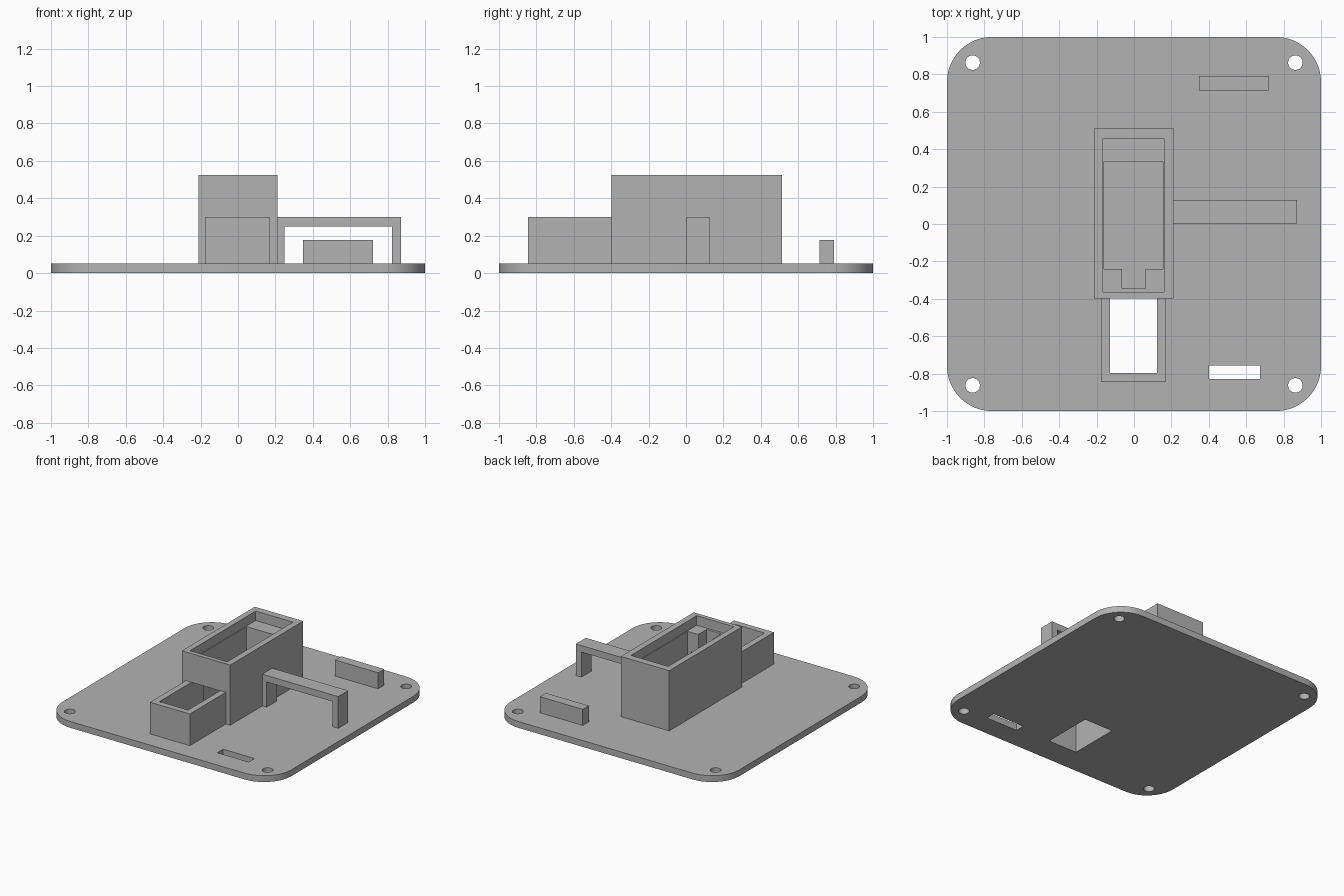
import bpy
import bmesh
import math

if "Cube" in bpy.data.objects:
    bpy.data.objects.remove(bpy.data.objects["Cube"], do_unlink=True)

GREY = (0.45, 0.45, 0.45, 1)
grey = bpy.data.materials.new("plain grey")
grey.use_nodes = True
grey.diffuse_color = GREY
grey.node_tree.nodes["Principled BSDF"].inputs["Base Color"].default_value = GREY


def finish(name, bm):
    mesh = bpy.data.meshes.new(name)
    bmesh.ops.recalc_face_normals(bm, faces=bm.faces)
    bm.to_mesh(mesh)
    bm.free()
    mesh.materials.append(grey)
    obj = bpy.data.objects.new(name, mesh)
    bpy.context.collection.objects.link(obj)
    return obj


def box(name, x, y, z):
    """Block given by its (low, high) range on each axis."""
    bm = bmesh.new()
    bmesh.ops.create_cube(bm, size=1)
    for v in bm.verts:
        v.co = [r[0] if c < 0 else r[1] for c, r in zip(v.co, (x, y, z))]
    return finish(name, bm)


def prism(name, points, z):
    """Outline in x, y extruded over a height range."""
    bm = bmesh.new()
    face = bm.faces.new([bm.verts.new((px, py, z[0])) for px, py in points])
    new = bmesh.ops.extrude_face_region(bm, geom=[face])["geom"]
    for v in new:
        if isinstance(v, bmesh.types.BMVert):
            v.co.z = z[1]
    return finish(name, bm)


def arc(cx, cy, r, start, sweep, steps):
    return [(cx + r * math.cos(start + sweep * i / steps),
             cy + r * math.sin(start + sweep * i / steps)) for i in range(steps + 1)]


def cut(obj, cutters):
    """Subtract each cutter, bake the result, and drop the cutters."""
    for c in cutters:
        c.hide_render = True
        mod = obj.modifiers.new("cut", 'BOOLEAN')
        mod.operation, mod.solver, mod.object = 'DIFFERENCE', 'EXACT', c
    deps = bpy.context.evaluated_depsgraph_get()
    baked = bpy.data.meshes.new_from_object(obj.evaluated_get(deps))
    obj.modifiers.clear()
    obj.data = baked
    for c in cutters:
        bpy.data.objects.remove(c, do_unlink=True)


def smooth(obj):
    bpy.ops.object.select_all(action='DESELECT')
    obj.select_set(True)
    bpy.context.view_layer.objects.active = obj
    bpy.ops.object.shade_smooth_by_angle(angle=math.radians(30))


TOP = 0.05
THROUGH = (-0.1, 0.2)

# Rounded base plate with corner holes, slot and chute opening
R = 0.24
outline = []
for i, (sx, sy) in enumerate([(1, 1), (-1, 1), (-1, -1), (1, -1)]):
    outline += arc(sx * (1 - R), sy * (1 - R), R, i * math.pi / 2, math.pi / 2, 12)
plate = prism("base_plate", outline, (0, TOP))
holes = [prism("hole", arc(sx * 0.863, sy * 0.863, 0.039, 0, math.tau, 32)[:-1], THROUGH)
         for sx in (-1, 1) for sy in (-1, 1)]
holes.append(box("slot", (0.4, 0.675), (-0.83, -0.757), THROUGH))
holes.append(box("opening", (-0.127, 0.123), (-0.797, -0.397), THROUGH))
cut(plate, holes)
smooth(plate)

# Tall housing: wide recess on top, deep well, notch and front passage
housing = box("housing", (-0.212, 0.21), (-0.397, 0.512), (TOP, 0.525))
cut(housing, [
    box("recess", (-0.165, 0.161), (-0.363, 0.456), (0.45, 0.7)),
    box("well", (-0.16, 0.156), (-0.24, 0.335), (TOP - 0.02, 0.6)),
    box("notch", (-0.065, 0.061), (-0.344, -0.2), (TOP - 0.02, 0.6)),
    box("passage", (-0.127, 0.123), (-0.5, -0.2), (TOP - 0.02, 0.298)),
])

# Chute in front of the housing: three walls, open above and below
CHUTE_Z = (TOP, 0.3)
box("chute_right_wall", (-0.176, -0.127), (-0.845, -0.397), CHUTE_Z)
box("chute_left_wall", (0.123, 0.172), (-0.845, -0.397), CHUTE_Z)
box("chute_front_wall", (-0.127, 0.123), (-0.845, -0.797), CHUTE_Z)

# Bridge beside the housing
BRIDGE_Y = (0.004, 0.128)
box("bridge_beam", (0.21, 0.872), BRIDGE_Y, (0.248, 0.3))
box("bridge_inner_leg", (0.21, 0.248), BRIDGE_Y, (TOP, 0.248))
box("bridge_outer_leg", (0.823, 0.872), BRIDGE_Y, (TOP, 0.248))

# Small block near the back edge
box("back_block", (0.348, 0.722), (0.715, 0.79), (TOP, 0.177))
